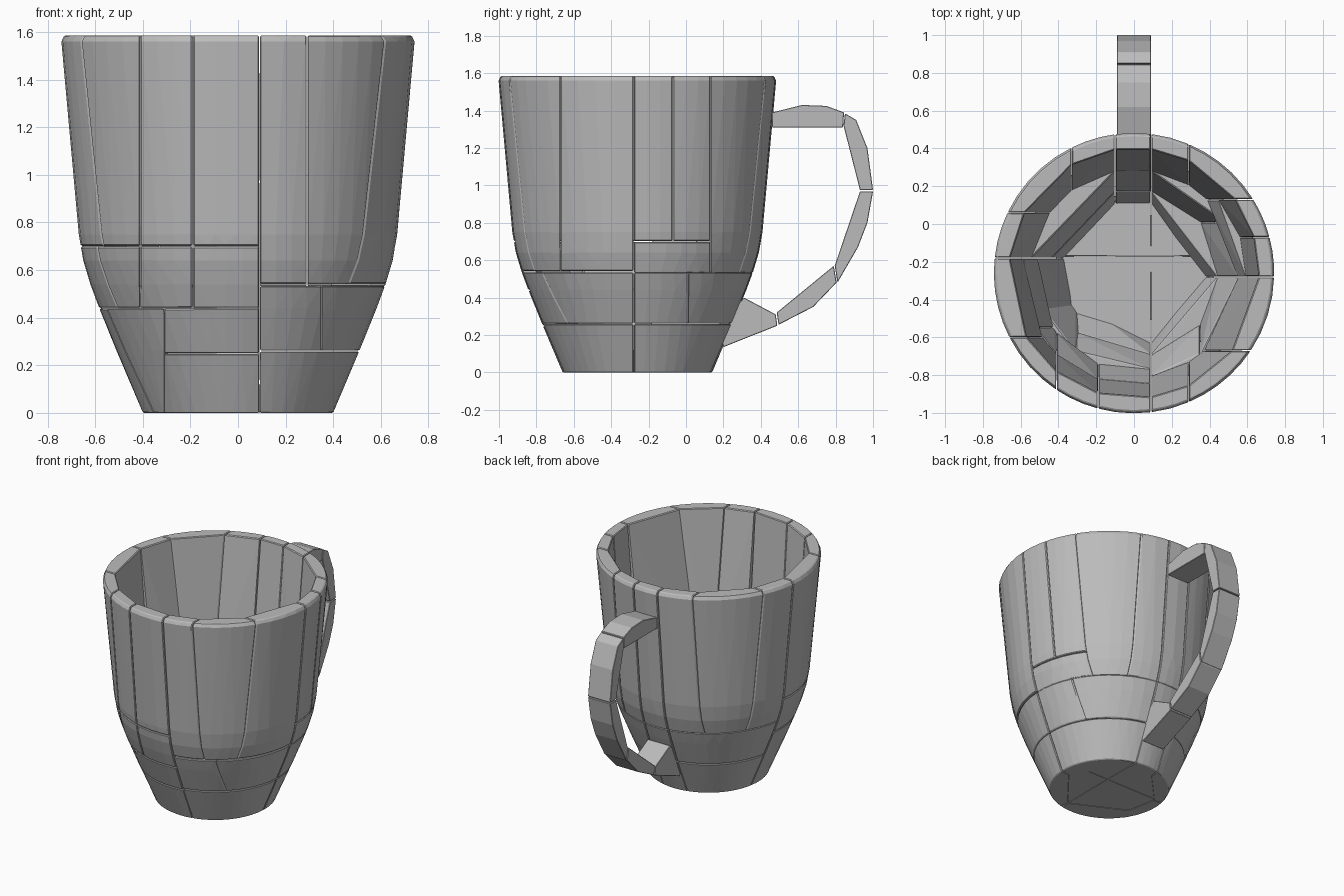
import bpy, bmesh, math
from mathutils import Vector

if "Cube" in bpy.data.objects:
    bpy.data.objects.remove(bpy.data.objects["Cube"], do_unlink=True)

clay = bpy.data.materials.new("clay_grey")
clay.use_nodes = True
clay.diffuse_color = (0.5, 0.5, 0.5, 1)
clay.node_tree.nodes["Principled BSDF"].inputs["Base Color"].default_value = (0.5, 0.5, 0.5, 1)

CENTRE_Y = -0.26
WALL = 0.068
GAP = 0.002
TAU = 2 * math.pi
# Outer profile of the cup: (height, radius)
PROFILE = [(0, 0.4), (0.26, 0.51), (0.44, 0.583), (0.54, 0.62), (0.64, 0.65),
           (0.75, 0.669), (1.56, 0.742), (1.585, 0.73)]


def radius(z):
    for (za, ra), (zb, rb) in zip(PROFILE, PROFILE[1:]):
        if z <= zb:
            return ra + (rb - ra) * (z - za) / (zb - za)
    return PROFILE[-1][1]


# A cut is (value, side): front/back cuts are planes of constant x, left/right of constant y
def cut_angle(cut, r):
    value, side = cut
    if side in ("front", "back"):
        a = math.acos(max(-1, min(1, value / r)))
        return (a if side == "back" else -a) % TAU
    a = math.asin(max(-1, min(1, (value - CENTRE_Y) / r)))
    return (a if side == "left" else math.pi - a) % TAU


def span(c0, c1, r):
    a0, a1 = cut_angle(c0, r), cut_angle(c1, r)
    if a1 <= a0:
        a1 += TAU
    return a0 + GAP / r, a1 - GAP / r


def polar(r, a, z):
    return Vector((r * math.cos(a), CENTRE_Y + r * math.sin(a), z))


def arc(c0, c1, r, z):
    a0, a1 = span(c0, c1, r)
    n = max(2, math.ceil((a1 - a0) / math.radians(8)))
    return [polar(r, a0 + (a1 - a0) * i / n, z) for i in range(n + 1)]


# Convex block around a set of points, with slightly worn edges
def block(name, points, wear=0.005):
    bm = bmesh.new()
    for p in points:
        bm.verts.new(p)
    res = bmesh.ops.convex_hull(bm, input=bm.verts)
    loose = {v for v in res["geom_interior"] + res["geom_unused"]
             if isinstance(v, bmesh.types.BMVert)}
    bmesh.ops.delete(bm, geom=list(loose), context="VERTS")
    bmesh.ops.dissolve_limit(bm, angle_limit=math.radians(1), verts=bm.verts, edges=bm.edges)
    bmesh.ops.recalc_face_normals(bm, faces=bm.faces)
    mesh = bpy.data.meshes.new(name)
    bm.to_mesh(mesh)
    bm.free()
    mesh.materials.append(clay)
    obj = bpy.data.objects.new(name, mesh)
    bpy.context.collection.objects.link(obj)
    bevel = obj.modifiers.new("worn_edges", "BEVEL")
    bevel.width = wear
    bevel.segments = 1
    bevel.limit_method = "ANGLE"
    bevel.angle_limit = math.radians(35)


# Run of wall blocks between consecutive cuts; the inside of each is a flat chord
def wall(name, z0, z1, cuts):
    lo, hi = z0 + (GAP if z0 > 0 else 0), z1 - (GAP if z1 < 1.5 else 0)
    heights = [lo] + [z for z, _ in PROFILE if lo < z < hi] + [hi]
    for i, (c0, c1) in enumerate(zip(cuts, cuts[1:])):
        points = []
        for z in heights:
            points += arc(c0, c1, radius(z), z)
        for z in (lo, hi):
            r = radius(z) - WALL
            points += [polar(r, a, z) for a in span(c0, c1, r)]
        block(f"{name}_{i + 1}", points)


seam_f, seam_b, back_r = (0.09, "front"), (0.09, "back"), (-0.1, "back")
side_l, side_r = (-0.28, "left"), (-0.18, "right")
corner_l, front_1, front_2 = (0.13, "left"), (-0.41, "front"), (-0.19, "front")
TOP = PROFILE[-1][0]

# Tall upper staves
wall("stave_front_left", 0.54, TOP, [seam_f, (0.29, "front"), (-0.67, "left"), side_l])
wall("stave_left", 0.7, TOP, [side_l, (-0.07, "left"), corner_l])
wall("stave_back", 0.53, TOP, [corner_l, (0.29, "back"), seam_b, back_r,
                               (-0.33, "back"), (0.06, "right"), side_r])
wall("stave_right", 0.7, TOP, [side_r, (-0.6, "right"), front_1, front_2, seam_f])

# Middle blocks under the shorter staves
wall("middle_block_left", 0.53, 0.7, [side_l, corner_l])
wall("middle_block_right", 0.44, 0.7, [side_r, (-0.55, "right"), front_1, front_2, seam_f])

# Lower rings
wall("lower_ring", 0.26, 0.535, [seam_f, (0.35, "front"), side_l, (0.01, "left"),
                                 seam_b, back_r, side_r])
wall("foot_ring", 0, 0.26, [seam_f, side_l, seam_b, back_r, side_r])
wall("foot_block_right", 0, 0.44, [side_r, (-0.45, "right"), (-0.31, "front")])
wall("foot_block_front", 0, 0.25, [(-0.31, "front"), seam_f])
wall("lower_block_front", 0.25, 0.44, [(-0.31, "front"), seam_f])

# Floor in four slabs meeting at one point
floor_cuts = [seam_f, (-0.17, "left"), seam_b, (-0.17, "right"), seam_f]
for i, (c0, c1) in enumerate(zip(floor_cuts, floor_cuts[1:])):
    points = []
    for z in (0.002, 0.12):
        points += arc(c0, c1, radius(z) - 0.03, z) + [Vector((0.09, -0.17, z))]
    block(f"floor_slab_{i + 1}", points, 0.001)

# Handle: five links as side outlines (y, z) given thickness across x
HANDLE = [
    [(0.46, 1.31), (0.46, 1.39), (0.62, 1.43), (0.75, 1.425), (0.845, 1.39), (0.84, 1.31)],
    [(0.85, 1.385), (0.91, 1.35), (0.97, 1.2), (1.0, 0.975), (0.93, 0.975), (0.842, 1.32)],
    [(1.0, 0.968), (0.97, 0.8), (0.92, 0.67), (0.81, 0.48), (0.795, 0.57), (0.93, 0.968)],
    [(0.79, 0.57), (0.805, 0.48), (0.68, 0.35), (0.495, 0.255), (0.485, 0.32)],
    [(0.48, 0.31), (0.488, 0.25), (0.2, 0.135), (0.17, 0.25), (0.31, 0.4)],
]
for i, outline in enumerate(HANDLE):
    block(f"handle_link_{i + 1}",
          [Vector((x, y, z)) for x in (-0.09, 0.09) for y, z in outline], 0.003)
